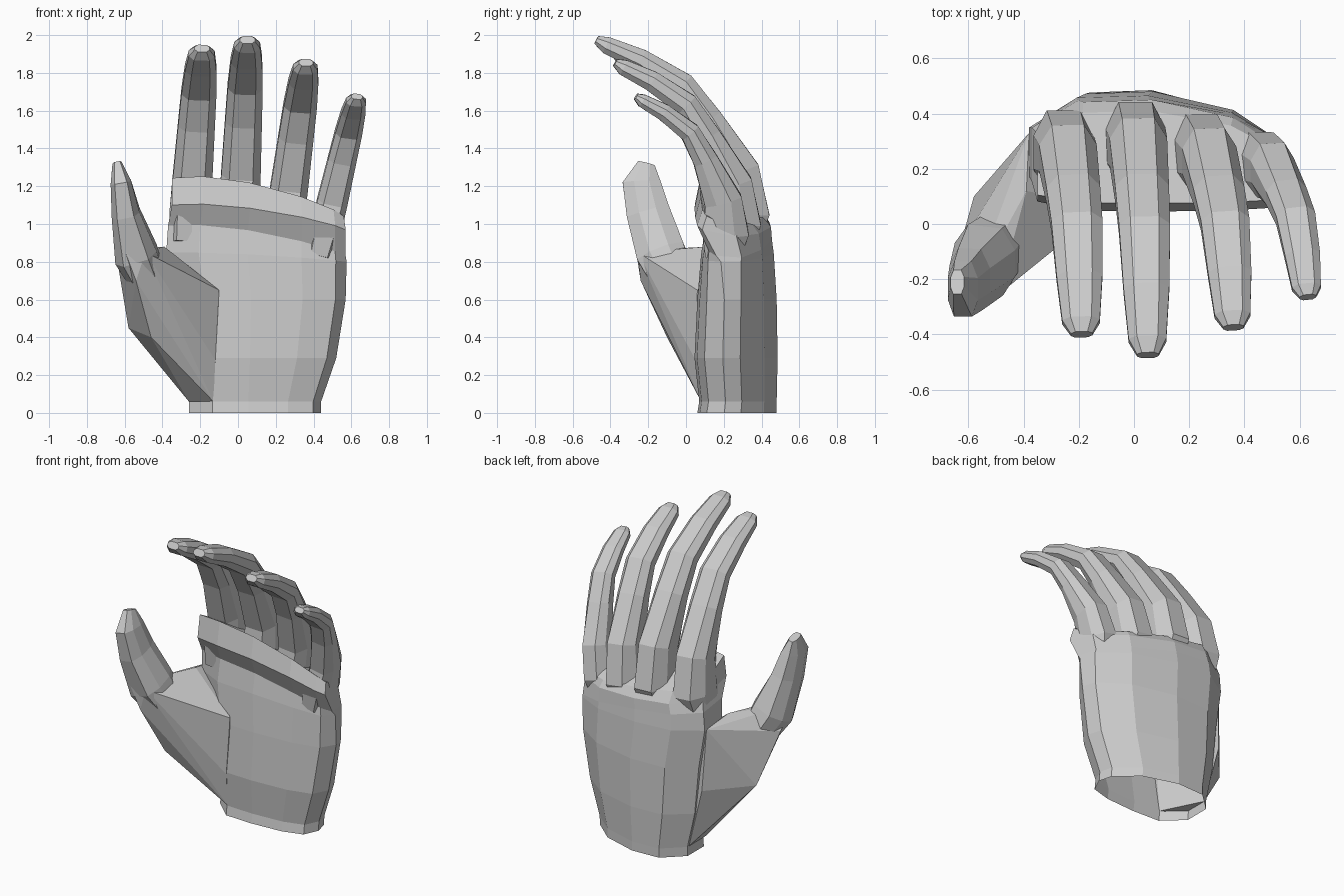
import bpy, bmesh
from mathutils import Vector

default_cube = bpy.data.objects.get("Cube")
if default_cube:
    bpy.data.objects.remove(default_cube)

skin = bpy.data.materials.new("light_grey")
skin.use_nodes = True
skin.diffuse_color = (0.6, 0.6, 0.6, 1)
skin.node_tree.nodes["Principled BSDF"].inputs["Base Color"].default_value = skin.diffuse_color


def finish(name, bm):
    bmesh.ops.recalc_face_normals(bm, faces=bm.faces[:])
    mesh = bpy.data.meshes.new(name)
    bm.to_mesh(mesh)
    bm.free()
    mesh.materials.append(skin)
    obj = bpy.data.objects.new(name, mesh)
    bpy.context.scene.collection.objects.link(obj)


def skin_rings(name, rings, close_start=True):
    """Bridge successive rings of points and cap the ends."""
    bm = bmesh.new()
    loops = [[bm.verts.new(point) for point in ring] for ring in rings]
    count = len(loops[0])
    for lower, upper in zip(loops, loops[1:]):
        for i in range(count):
            j = (i + 1) % count
            bm.faces.new((lower[i], lower[j], upper[j], upper[i]))
    bm.faces.new(loops[-1])
    if close_start:
        bm.faces.new(loops[0])
    finish(name, bm)


def limb(name, joints):
    """Faceted limb through joints given as (centre, width, depth)."""
    section = [(-.5, -.2), (-.3, -.5), (.3, -.5), (.5, -.2),
               (.5, .2), (.28, .5), (-.28, .5), (-.5, .2)]
    centres = [Vector(joint[0]) for joint in joints]
    last = len(centres) - 1
    rings = []
    for i, (centre, width, depth) in enumerate(joints):
        along = (centres[min(i + 1, last)] - centres[max(i - 1, 0)]).normalized()
        side = Vector((1, 0, 0))
        side = (side - along * side.dot(along)).normalized()
        back = along.cross(side)
        rings.append([centres[i] + side * u * width + back * v * depth for u, v in section])
    skin_rings(name, rings)


# Palm: one outline, fitted to each level, open at the wrist
outline = [(0, .3), (.18, .02), (.45, 0), (.75, .03), (.94, .12), (1, .34),
           (.97, .55), (.77, .84), (.45, 1), (.18, .98), (0, .7)]
# height, drop to the left, drop to the back, right x, left x, front y, back y, front roundness
levels = [
    (0, 0, 0, -.26, .44, .06, .48, 1),
    (.06, 0, 0, -.26, .44, .07, .48, 1),
    (.29, 0, 0, -.31, .52, .045, .485, 1),
    (.6, 0, 0, -.34, .57, .06, .48, 1),
    (.85, .05, 0, -.38, .575, .08, .465, .8),
    (1, .16, .05, -.37, .57, .1, .455, .5),
    (1.11, .13, .1, -.35, .57, .045, .45, .3),
    (1.26, .2, .18, -.35, .56, .075, .41, .3),
]
palm_rings = []
for height, drop_left, drop_back, right, left, front, rear, roundness in levels:
    ring = []
    for u, v in outline:
        if v < .5:
            v *= roundness
        ring.append(Vector((right + (left - right) * u,
                            front + (rear - front) * v,
                            height - drop_left * u * u - drop_back * v)))
    palm_rings.append(ring)
skin_rings("palm", palm_rings, close_start=False)

# Fingers: shared curl as (forward, upward, width, depth) fractions
curl = [(.04, -.18, 1, .7), (0, 0, 1.12, .98), (.03, .24, 1.07, .8), (.23, .54, 1, .52),
        (.4, .74, .95, .43), (.69, .885, .85, .36), (.93, .97, .7, .28), (1, 1, .4, .14)]


def finger(name, base, tip, width, depth):
    base, tip = Vector(base), Vector(tip)
    reach = tip - base
    joints = []
    for forward, upward, wide, deep in curl:
        step = Vector((reach.x * upward, reach.y * forward, reach.z * upward))
        joints.append((base + step, width * wide, depth * deep))
    limb(name, joints)


finger("index_finger", (-.255, .26, 1.05), (-.19, -.4, 1.93), .195, .31)
finger("middle_finger", (.005, .285, 1.05), (.05, -.475, 1.975), .195, .32)
finger("ring_finger", (.245, .25, 1), (.36, -.375, 1.855), .185, .3)
finger("little_finger", (.46, .21, .95), (.63, -.265, 1.675), .15, .25)

# Thumb above its mound
limb("thumb", [
    ((-.43, -.02, .6), .16, .2),
    ((-.54, -.13, .84), .23, .26),
    ((-.595, -.2, 1.06), .15, .23),
    ((-.62, -.235, 1.22), .11, .2),
    ((-.64, -.21, 1.32), .05, .09),
])

# Mound joining thumb, wrist and palm
mound = bmesh.new()
for corner in [(-.26, .17, .06), (-.26, .34, .06), (-.13, .08, .06), (-.12, .05, .28),
               (-.46, -.1, .4), (-.58, .1, .45), (-.36, .35, .45), (-.1, .06, .65),
               (-.3, -.07, .68), (-.54, -.24, .7), (-.63, -.08, .75), (-.5, .08, .8),
               (-.6, -.265, .86), (-.49, -.255, .85), (-.39, .12, .88), (-.38, .33, .85)]:
    mound.verts.new(corner)
bmesh.ops.convex_hull(mound, input=mound.verts[:])
finish("thumb_mound", mound)
